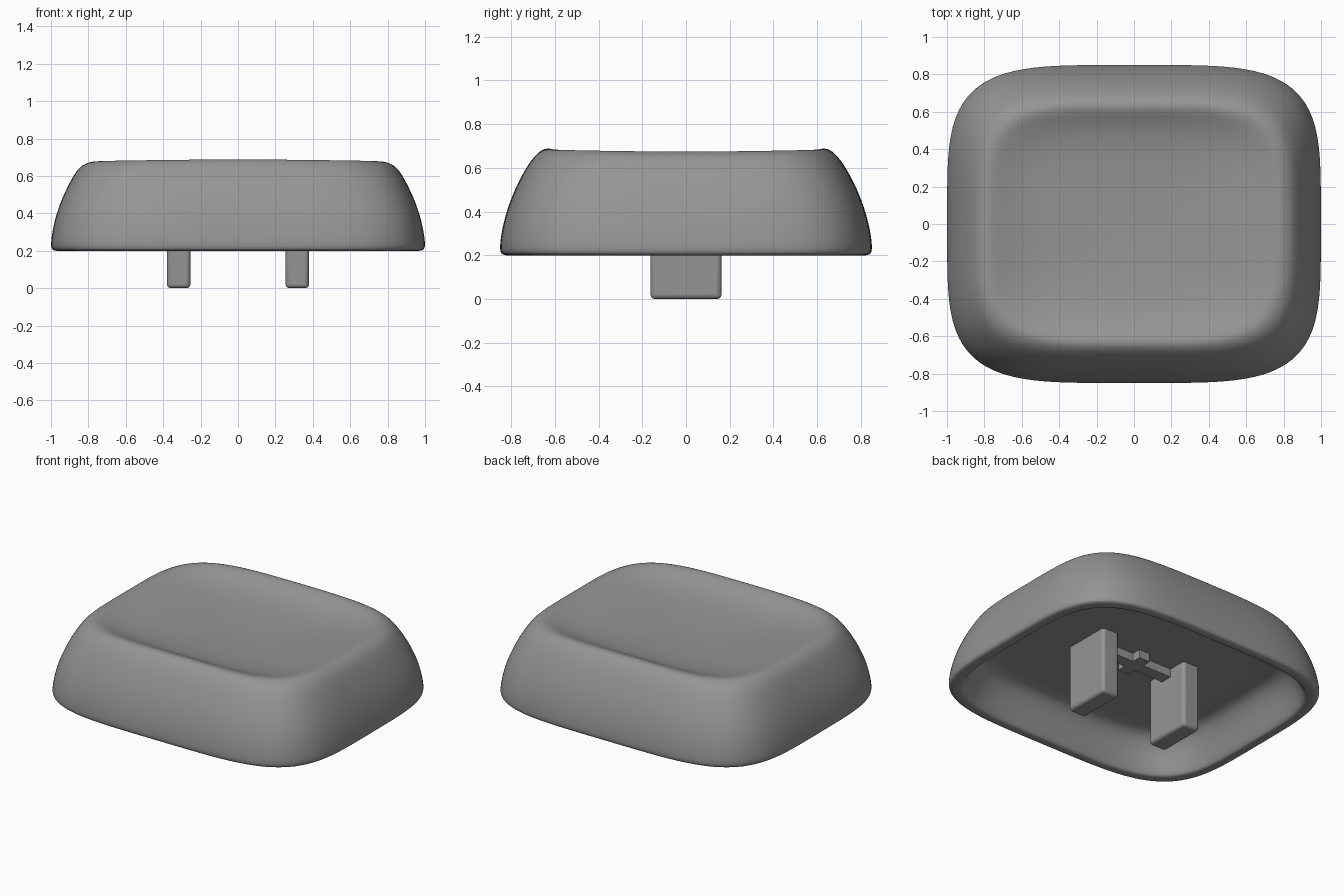
import bpy
import bmesh
from math import cos, sin, tau, radians

cube = bpy.data.objects.get("Cube")
if cube:
    bpy.data.objects.remove(cube, do_unlink=True)

grey = bpy.data.materials.new("matte_grey")
grey.use_nodes = True
COLOUR = (0.3, 0.3, 0.3, 1)
grey.diffuse_color = COLOUR
grey.node_tree.nodes["Principled BSDF"].inputs["Base Color"].default_value = COLOUR

SEGMENTS = 48
SQUARENESS = 4.5


def finish(bm, name):
    bmesh.ops.recalc_face_normals(bm, faces=bm.faces)
    mesh = bpy.data.meshes.new(name)
    bm.to_mesh(mesh)
    bm.free()
    mesh.materials.append(grey)
    obj = bpy.data.objects.new(name, mesh)
    bpy.context.collection.objects.link(obj)
    return obj


def smooth(obj, angle):
    bpy.ops.object.select_all(action="DESELECT")
    obj.select_set(True)
    bpy.context.view_layer.objects.active = obj
    bpy.ops.object.shade_smooth_by_angle(angle=radians(angle))


def add_ring(bm, rx, ry, z, sag):
    """One rounded-rectangle ring, dipping by sag at its left and right ends."""
    ring = []
    for i in range(SEGMENTS):
        c, s = cos(tau * i / SEGMENTS), sin(tau * i / SEGMENTS)
        r = (abs(c) ** SQUARENESS + abs(s) ** SQUARENESS) ** (-1 / SQUARENESS)
        ring.append(bm.verts.new((rx * r * c, ry * r * s, z - sag * c * c)))
    return ring


# Section from the hollow's ceiling, down the inside, up the wall and into the dish
profile = [
    (0.30, 0.22, 0.44), (0.70, 0.56, 0.44), (0.79, 0.65, 0.435), (0.84, 0.70, 0.40),
    (0.88, 0.74, 0.32), (0.91, 0.765, 0.24), (0.925, 0.78, 0.205),
    (0.94, 0.795, 0.199), (0.975, 0.825, 0.199), (0.996, 0.847, 0.206),
    (1.002, 0.853, 0.235), (0.99, 0.842, 0.32), (0.967, 0.818, 0.41),
    (0.932, 0.784, 0.50), (0.887, 0.738, 0.59), (0.85, 0.70, 0.645),
    (0.818, 0.668, 0.678), (0.78, 0.635, 0.692), (0.74, 0.595, 0.682),
    (0.69, 0.545, 0.656), (0.60, 0.47, 0.630), (0.42, 0.33, 0.611),
    (0.20, 0.15, 0.602), (0.07, 0.05, 0.60),
]
bm = bmesh.new()
rings = [add_ring(bm, rx, ry, z, 0.014 if z > 0.66 else 0) for rx, ry, z in profile]
for low, high in zip(rings, rings[1:]):
    for i in range(SEGMENTS):
        j = (i + 1) % SEGMENTS
        bm.faces.new((low[i], low[j], high[j], high[i]))
bm.faces.new(rings[0])
bm.faces.new(rings[-1])
cap = finish(bm, "cap_shell")
subdivision = cap.modifiers.new("Smooth", "SUBSURF")
subdivision.levels = subdivision.render_levels = 2
smooth(cap, 60)


def block(name, centre, size, bevel):
    bm = bmesh.new()
    bmesh.ops.create_cube(bm, size=1)
    for v in bm.verts:
        v.co = [c + p * s for c, p, s in zip(centre, v.co, size)]
    obj = finish(bm, name)
    if bevel:
        mod = obj.modifiers.new("Rounded", "BEVEL")
        mod.width, mod.segments = bevel, 3
    smooth(obj, 40)


# Two mounting prongs
for side, x in (("left", 0.317), ("right", -0.317)):
    block(side + "_prong", (x, 0, 0.23), (0.125, 0.325, 0.46), 0.02)

# Cross-shaped stiffener between the prongs
block("long_rib", (0, 0, 0.42), (0.53, 0.08, 0.07), 0)
block("short_rib", (0, 0, 0.42), (0.08, 0.20, 0.07), 0)
